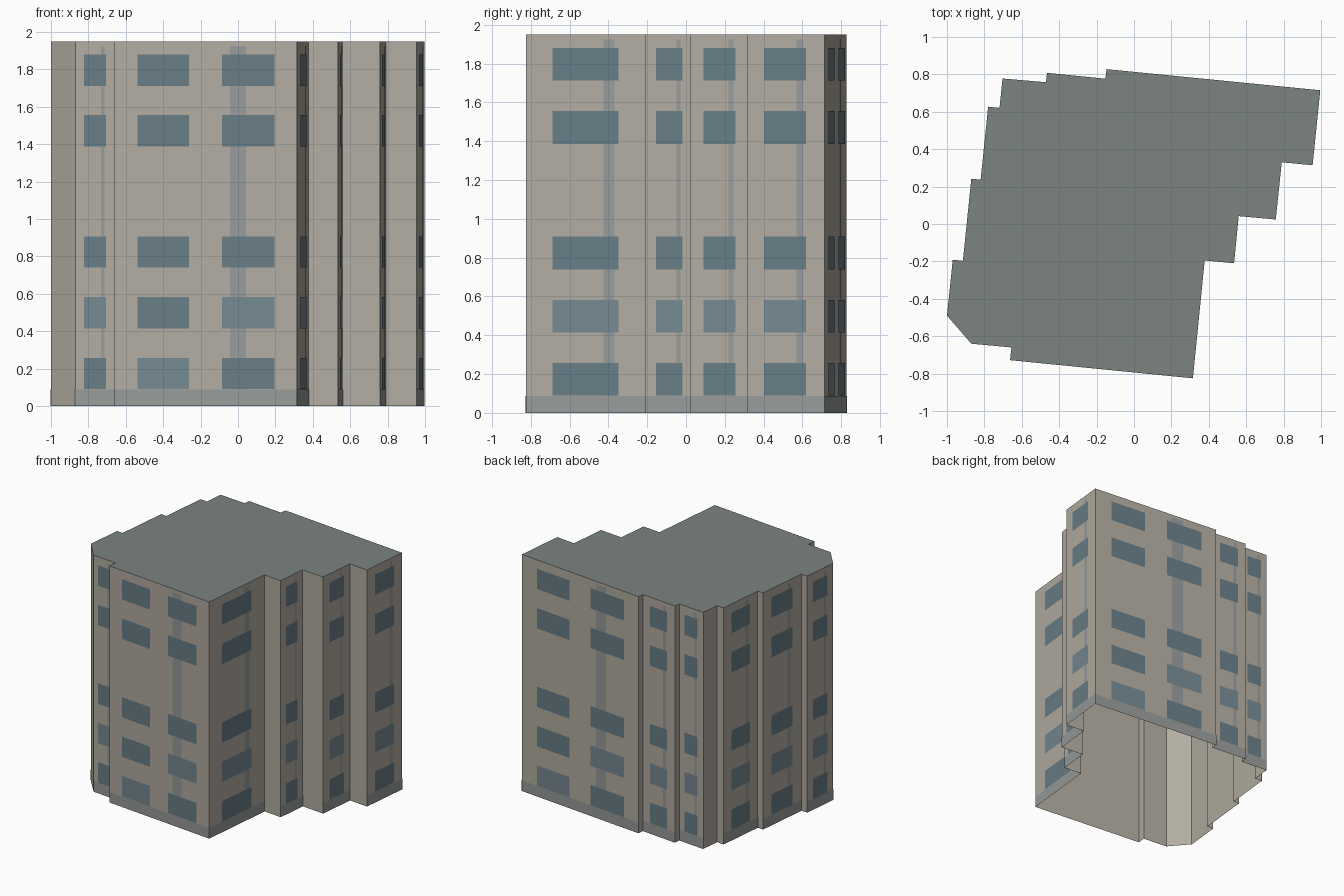
import bpy
from mathutils import Vector

if "Cube" in bpy.data.objects:
    bpy.data.objects.remove(bpy.data.objects["Cube"])

H = 1.95
# Footprint, counter-clockwise from the chamfered front-left corner
FOOT = [(-1.0, -.49), (-.87, -.64), (-.655, -.66), (-.663, -.728), (.315, -.825),
        (.378, -.195), (.535, -.21), (.56, .042), (.758, .024), (.79, .33),
        (.955, .314), (.996, .715), (-.147, .828), (-.153, .777), (-.465, .808),
        (-.471, .758), (-.703, .778), (-.719, .621), (-.78, .627), (-.82, .237),
        (-.87, .242), (-.915, -.197), (-.969, -.191)]
FLOORS = [.09, .415, .74, 1.387, 1.712]
WIN_H = .168


def material(name, rgb):
    m = bpy.data.materials.new(name)
    m.diffuse_color = (*rgb, 1)
    m.use_nodes = True
    m.node_tree.nodes["Principled BSDF"].inputs["Base Color"].default_value = m.diffuse_color
    return m


def mesh_object(name, verts, faces, mat):
    me = bpy.data.meshes.new(name)
    me.from_pydata(verts, [], faces)
    me.materials.append(mat)
    ob = bpy.data.objects.new(name, me)
    bpy.context.collection.objects.link(ob)
    return ob


def panels(name, quads, mat):
    """One object from a list of four-corner panels."""
    verts = [v for q in quads for v in q]
    faces = [tuple(range(i, i + 4)) for i in range(0, len(verts), 4)]
    mesh_object(name, verts, faces, mat)


def on_wall(a, b, s, t, z0, z1, off):
    """Panel on wall a-b between fractions s and t, lifted off the wall."""
    d = (b - a).normalized()
    n = Vector((d.y, -d.x)) * off
    p, q = a.lerp(b, s) + n, a.lerp(b, t) + n
    return [(p.x, p.y, z0), (q.x, q.y, z0), (q.x, q.y, z1), (p.x, p.y, z1)]


pts = [Vector(p) for p in FOOT]
edges = list(zip(pts, pts[1:] + pts[:1]))
n = len(pts)

# Outer walls (open below) and flat roof
shell = [(x, y, z) for z in (0, H) for x, y in FOOT]
mesh_object("outer_walls", shell,
            [(i, (i + 1) % n, (i + 1) % n + n, i + n) for i in range(n)],
            material("concrete", (.45, .42, .36)))
mesh_object("flat_roof", [(x, y, H) for x, y in FOOT], [tuple(range(n))],
            material("roofing", (.20, .23, .22)))

# Plinth band, vertical strip and windows on every main wall
plinth, strips, dark, light = [], [], [], []
for a, b in edges:
    length = (b - a).length
    if length < .21:            # short returns and chamfer stay plain
        continue
    plinth.append(on_wall(a, b, 0, 1, 0, .088, .002))
    strips.append(on_wall(a, b, .635, .723, .088, 1.925, .002))
    cols = [(.13, .41), (.59, .878)] if length > .7 else [(.22, .76)]
    for c, (s, t) in enumerate(cols):
        for f, z in enumerate(FLOORS):
            pale = (f == 1 and c == len(cols) - 1) or (f == 0 and c == 0 and len(cols) == 2)
            (light if pale else dark).append(on_wall(a, b, s, t, z, z + WIN_H, .004))

panels("plinth_band", plinth, material("plinth_grey", (.31, .33, .32)))
panels("facade_strips", strips, material("strip_grey", (.31, .33, .33)))
panels("windows", dark, material("glass", (.14, .21, .24)))
panels("pale_windows", light, material("pale_glass", (.18, .25, .29)))
